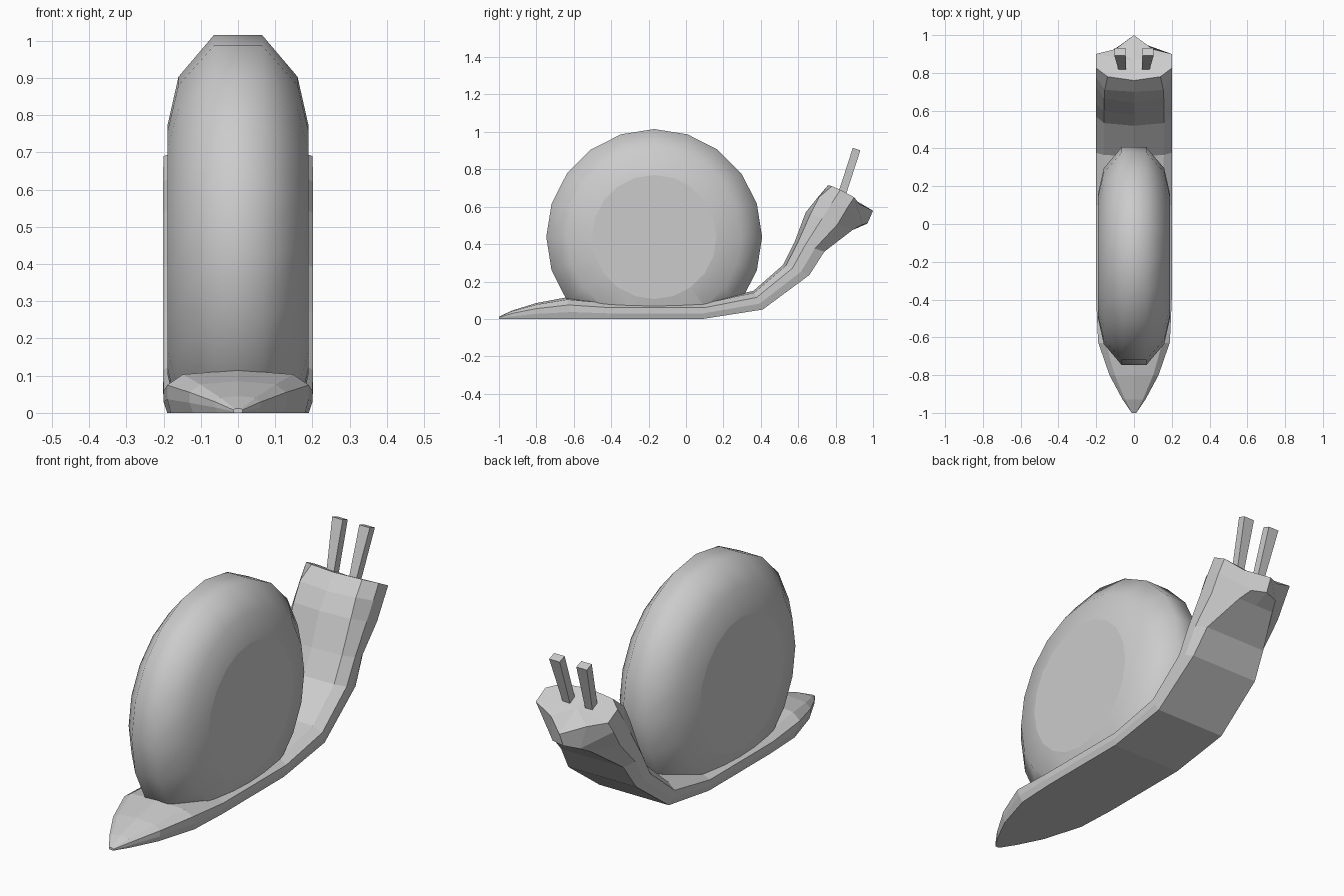
import bpy, bmesh, math
from mathutils import Vector

if "Cube" in bpy.data.objects:
    bpy.data.objects.remove(bpy.data.objects["Cube"])


def finish(bm, name):
    bmesh.ops.recalc_face_normals(bm, faces=bm.faces)
    me = bpy.data.meshes.new(name)
    bm.to_mesh(me)
    bm.free()
    ob = bpy.data.objects.new(name, me)
    bpy.context.collection.objects.link(ob)
    return ob


def loft(bm, rings):
    """Skin closed rings of points and cap both ends."""
    vr = [[bm.verts.new(p) for p in r] for r in rings]
    n = len(vr[0])
    for a, b in zip(vr, vr[1:]):
        for i in range(n):
            j = (i + 1) % n
            bm.faces.new((a[i], a[j], b[j], b[i]))
    return [bm.faces.new(vr[0]), bm.faces.new(vr[-1])]


def mirror_ring(half):
    """Half ring from bottom centre to top centre -> full ring."""
    return half + [(-x, y, z) for x, y, z in half[-2:0:-1]]


# Body: sections given by bottom point, top point, half width, sole width ratio
stations = [
    ((-1.0, 0), (-1.0, .012), .012, .9), ((-.93, 0), (-.93, .045), .06, .92),
    ((-.8, 0), (-.8, .085), .13, .93), ((-.6, 0), (-.64, .115), .19, .95),
    ((-.4, 0), (-.4, .092), .2, .95), ((.09, 0), (.1, .092), .2, .95),
    ((.41, .05), (.36, .15), .202, .95), ((.66, .235), (.52, .29), .202, .93),
    ((.74, .36), (.58, .41), .202, .85), ((.89, .475), (.64, .57), .202, .5),
]
rings = []
for b, t, w, sole in stations:
    b, t = Vector(b), Vector(t)
    half = []
    for u, k in ((0, 0), (sole, 0), (1, .32), (1, .65), (.78, .9), (0, 1)):
        p = b.lerp(t, k)
        half.append((u * w, p.x, p.y))
    rings.append(mirror_ring(half))

# Head: lip ring and face ring
rings.append(mirror_ring([(0, .97, .51), (.075, .945, .505), (.202, .86, .59),
                          (.202, .78, .62), (.155, .71, .65), (0, .70, .645)]))
rings.append(mirror_ring([(0, 1.0, .578), (.1, .925, .615), (.2, .90, .65),
                          (.2, .825, .69), (.14, .78, .71), (0, .76, .715)]))
bm = bmesh.new()
caps = loft(bm, rings)
bmesh.ops.poke(bm, faces=[caps[1]])
finish(bm, "body")

# Shell: 20-sided rounded wheel, open where it sinks into the body
bm = bmesh.new()
profile = [(-.19, .332), (-.16, .465), (-.065, .577),
           (.065, .577), (.16, .465), (.19, .332)]
discs = loft(bm, [[(x, -.17 + r * math.sin(i * math.pi / 10),
                    .438 + r * math.cos(i * math.pi / 10)) for i in range(20)]
                  for x, r in profile])
for f in bm.faces:
    f.smooth = f not in discs
for f in discs:
    for e in f.edges:
        e.smooth = False
bmesh.ops.bisect_plane(bm, geom=bm.verts[:] + bm.edges[:] + bm.faces[:],
                       plane_co=(0, 0, .06), plane_no=(0, 0, 1), clear_inner=True)
finish(bm, "shell")

# Eye stalks: square slanted posts
for s, name in ((-1, "left_eye_stalk"), (1, "right_eye_stalk")):
    bm = bmesh.new()
    loft(bm, [[(s * (cx + dx * wx), y + dy * .02, z - dy * .007)
               for dx, dy in ((-1, -1), (1, -1), (1, 1), (-1, 1))]
              for cx, wx, y, z in ((.062, .02, .835, .67), (.075, .029, .912, .908))])
    finish(bm, name)
